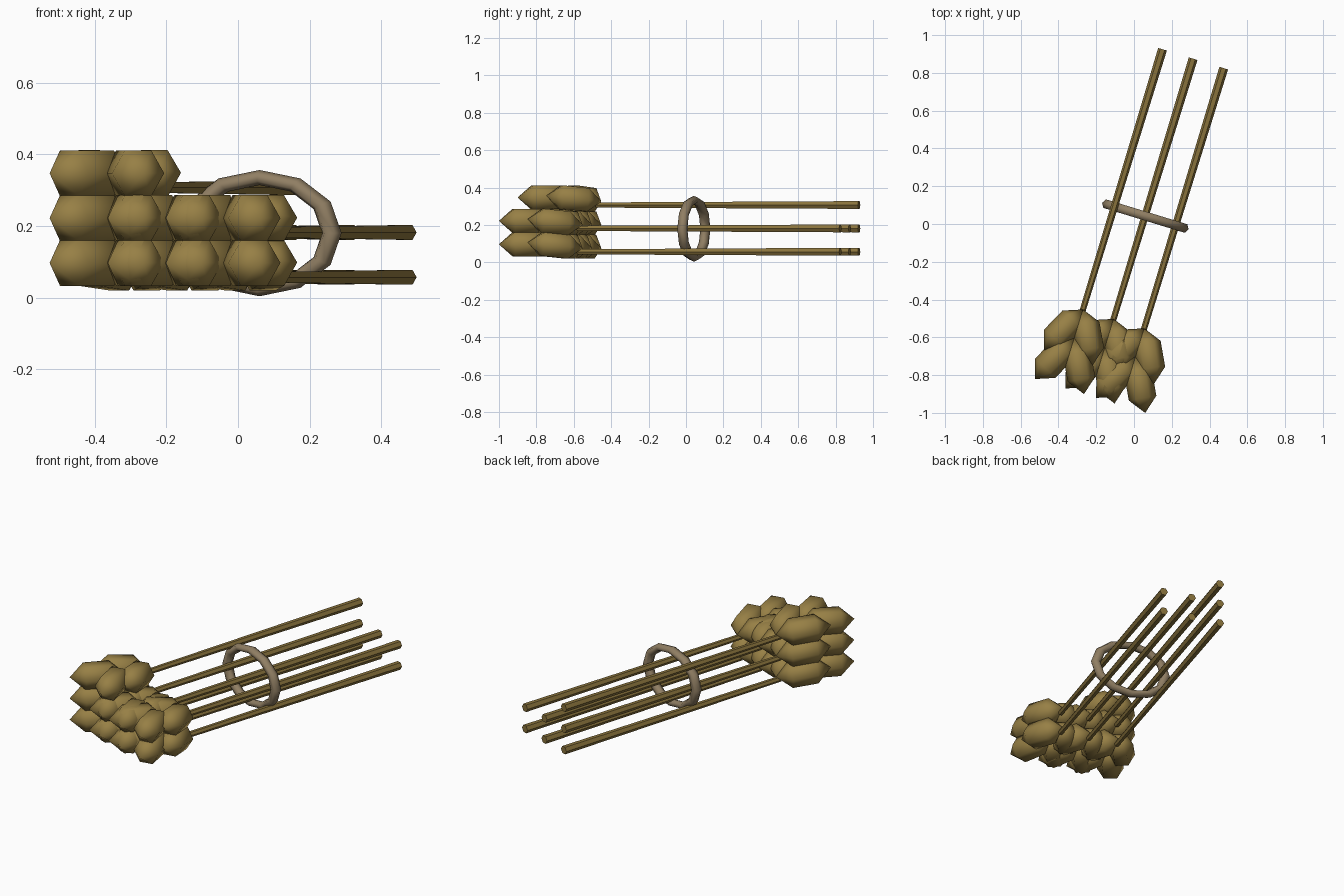
import bpy, math
from mathutils import Vector, Matrix

if "Cube" in bpy.data.objects:
    bpy.data.objects.remove(bpy.data.objects["Cube"])

YAW = math.radians(-17)                      # bundle direction, turned from +y
TURN = Matrix.Rotation(YAW, 4, 'Z')
ALONG = TURN @ Vector((0, 1, 0))             # towards the cut ends
SIDE = TURN @ Vector((1, 0, 0))
UP = Vector((0, 0, 1))


def material(name, rgb):
    m = bpy.data.materials.new(name)
    m.diffuse_color = (*rgb, 1)
    m.use_nodes = True
    m.node_tree.nodes["Principled BSDF"].inputs["Base Color"].default_value = m.diffuse_color
    return m


grain_mat = material("grain_gold", (0.31, 0.215, 0.06))
stem_mat = material("stem_straw", (0.25, 0.17, 0.045))
tie_mat = material("tie_twine", (0.28, 0.21, 0.125))


def lathe(name, profile, matrix, mat, smooth):
    """Six-sided turned part along local z; profile holds (radius, height)."""
    verts, faces, rings = [], [], []
    for r, z in profile:
        start = len(verts)
        if r == 0:
            verts.append((0, 0, z))
            rings.append([start] * 6)
        else:
            verts += [(r * math.cos(k * math.pi / 3), r * math.sin(k * math.pi / 3), z)
                      for k in range(6)]
            rings.append(list(range(start, start + 6)))
    for a, b in zip(rings, rings[1:]):
        for k in range(6):
            n = (k + 1) % 6
            faces.append(list(dict.fromkeys((a[k], a[n], b[n], b[k]))))
    if profile[0][0]:
        faces.append(rings[0][::-1])
    if profile[-1][0]:
        faces.append(rings[-1])
    me = bpy.data.meshes.new(name)
    me.from_pydata(verts, [], faces)
    me.materials.append(mat)
    for p in me.polygons:
        p.use_smooth = smooth
    ob = bpy.data.objects.new(name, me)
    ob.matrix_world = matrix
    bpy.context.collection.objects.link(ob)
    return ob


def aim(origin, direction):
    """Frame with z along direction and x kept level."""
    z = direction.normalized()
    x = z.cross(UP).normalized()
    y = z.cross(x)
    m = Matrix((x, y, z)).transposed().to_4x4()
    m.translation = origin
    return m


GRAIN = [(0, -0.15), (0.074, -0.07), (0.074, 0.07), (0, 0.15)]
STEM = [(0.016, 0.0), (0.024, 1.47)]


def stalk(base):
    # Tapered stem
    lathe("stem", STEM, aim(base + ALONG * -0.03 + UP * 0.002, ALONG), stem_mat, False)
    # Two pairs of splayed grains
    for start, lift, pitch in ((0.0, 0.036, 6), (0.16, 0.042, 0)):
        for s in (-1, 1):
            splay = math.radians(27)
            d = -ALONG * math.cos(splay) + SIDE * s * math.sin(splay)
            centre = base - ALONG * start + d * 0.15 + UP * lift
            d = d + UP * math.tan(math.radians(pitch))
            lathe("grain", GRAIN, aim(centre, d), grain_mat, True)


# Seven stalks: columns of three, two and two
for col, count in enumerate((3, 2, 2)):
    for row in range(count):
        stalk(Vector((-0.27 + 0.162 * col, -0.452 - 0.05 * col, 0.055 + 0.125 * row)))

# Oval tie around the stems
bpy.ops.mesh.primitive_torus_add(major_segments=12, minor_segments=6,
                                 major_radius=0.155, minor_radius=0.021)
tie = bpy.context.object
tie.name = "tie_ring"
tie.data.transform(Matrix.Translation((0.06, 0.042, 0.18)) @ TURN
                   @ Matrix.Rotation(math.pi / 2, 4, 'X')
                   @ Matrix.Diagonal((1.36, 1.0, 1.3, 1)))
tie.data.materials.append(tie_mat)
for p in tie.data.polygons:
    p.use_smooth = True
